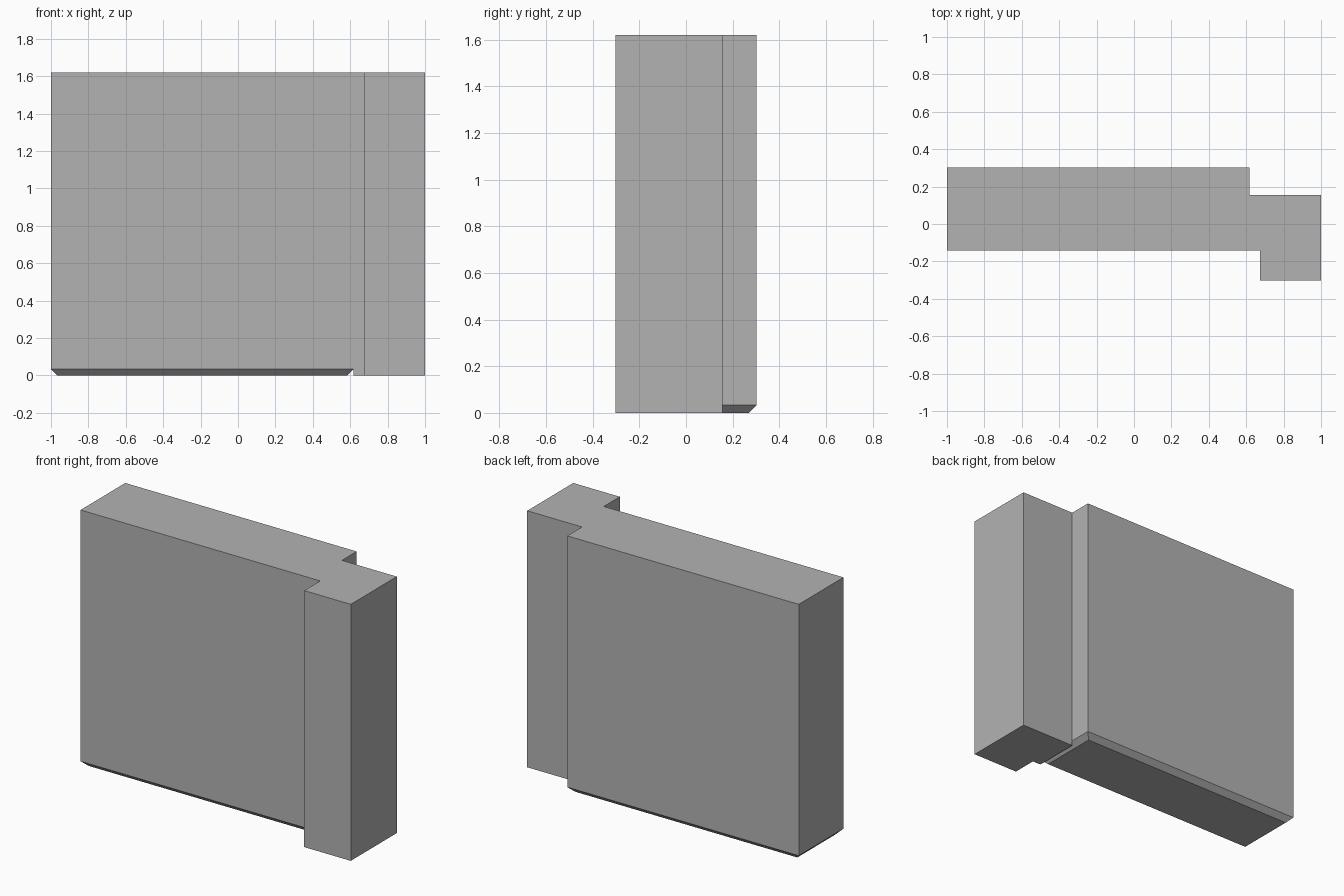
import bpy, bmesh

cube = bpy.data.objects.get("Cube")
if cube:
    bpy.data.objects.remove(cube, do_unlink=True)

TOP, LIP, INSET = 1.62, 0.033, 0.033
LEFT, RIGHT, JOIN, POST = -1.0, 1.0, 0.617, 0.675
FRONT, BACK = -0.303, 0.303
PANEL_FRONT, POST_BACK = -0.143, 0.156

# Plan outlines, anticlockwise; they share the join edge
panel = [(LEFT, PANEL_FRONT), (JOIN, PANEL_FRONT), (JOIN, POST_BACK),
         (JOIN, BACK), (LEFT, BACK)]
post = [(JOIN, PANEL_FRONT), (POST, PANEL_FRONT), (POST, FRONT),
        (RIGHT, FRONT), (RIGHT, POST_BACK), (JOIN, POST_BACK)]
outer = panel[:2] + post[1:] + panel[3:]

bm = bmesh.new()


def ring(points, z):
    return [bm.verts.new((x, y, z)) for x, y in points]


def prism(low, high):
    """Closed solid between two matching rings."""
    count = len(low)
    for i in range(count):
        j = (i + 1) % count
        bm.faces.new((low[i], low[j], high[j], high[i]))


def inset(point):
    x = min(max(point[0], LEFT + INSET), JOIN - INSET)
    y = min(max(point[1], PANEL_FRONT + INSET), BACK - INSET)
    return x, y


# Shared upper body of the panel and post
lip = ring(outer, LIP)
top = ring(outer, TOP)
prism(lip, top)
bm.faces.new(top)
at_lip = dict(zip(outer, lip))

# Chamfered foot under the panel, straight foot under the post
for outline, foot_points in ((panel, [inset(p) for p in panel]), (post, post)):
    foot = ring(foot_points, 0)
    prism(foot, [at_lip[p] for p in outline])
    bm.faces.new(foot[::-1])

# Merge coplanar pieces into clean flat faces
bmesh.ops.dissolve_limit(bm, angle_limit=0.01, verts=bm.verts[:], edges=bm.edges[:])
bmesh.ops.recalc_face_normals(bm, faces=bm.faces[:])

mesh = bpy.data.meshes.new("wall_panel_with_post")
bm.to_mesh(mesh)
bm.free()
wall = bpy.data.objects.new("wall_panel_with_post", mesh)
bpy.context.collection.objects.link(wall)

grey = bpy.data.materials.new("plain_grey")
grey.use_nodes = True
colour = (0.45, 0.45, 0.45, 1)
grey.diffuse_color = colour
grey.node_tree.nodes["Principled BSDF"].inputs["Base Color"].default_value = colour
mesh.materials.append(grey)
